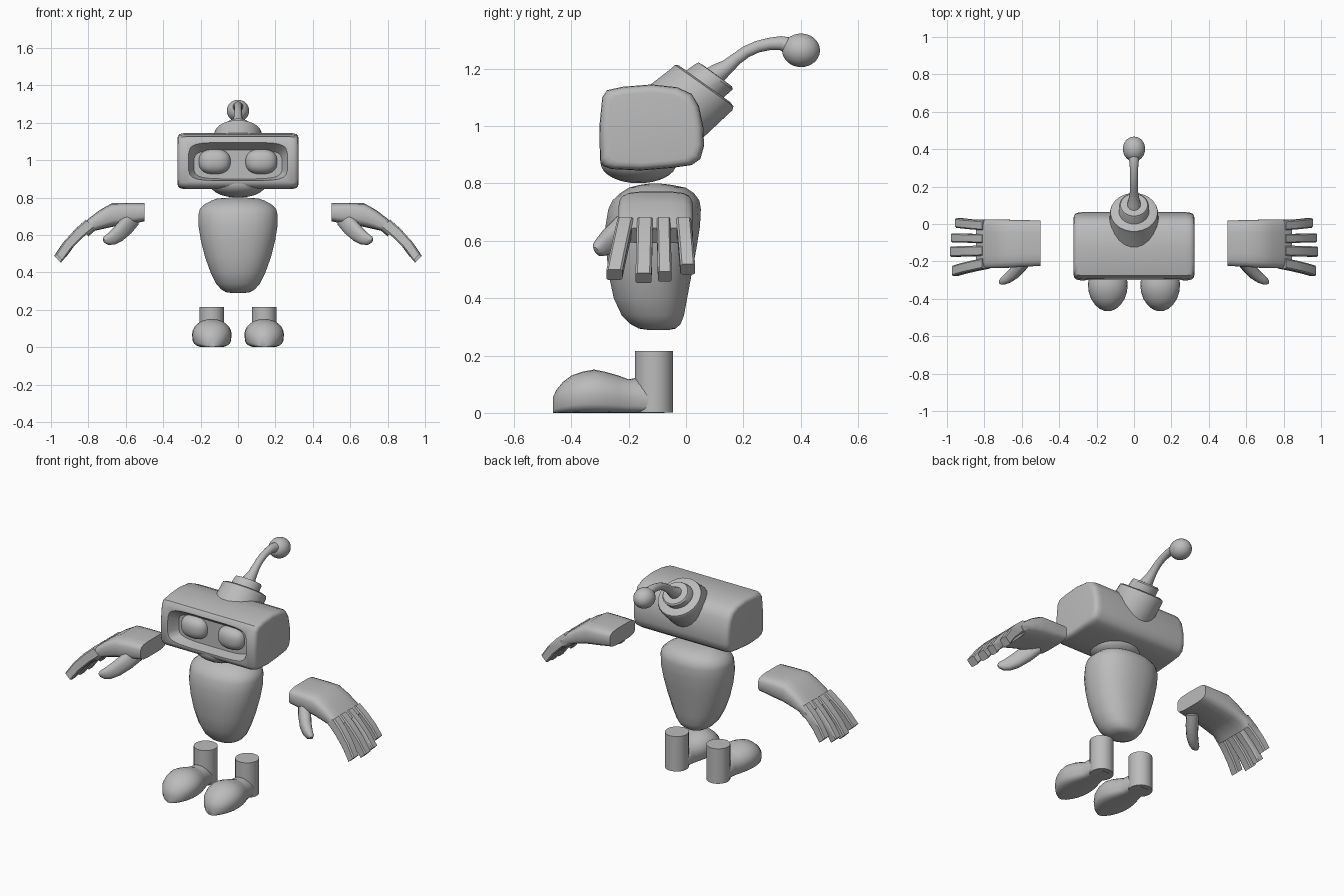
import bpy, bmesh, math
from mathutils import Vector

if "Cube" in bpy.data.objects:
    bpy.data.objects.remove(bpy.data.objects["Cube"])

grey = bpy.data.materials.new("grey")
grey.diffuse_color = (0.5, 0.5, 0.5, 1)
grey.use_nodes = True
grey.node_tree.nodes["Principled BSDF"].inputs["Base Color"].default_value = grey.diffuse_color


def sp(x, e):
    return math.copysign(abs(x) ** e, x)


def ring(c, u, v, e=1.0, n=24):
    """Superellipse section around c; e below 1 makes it squarer."""
    c, u, v = Vector(c), Vector(u), Vector(v)
    angles = [2 * math.pi * (i + 0.5) / n for i in range(n)]
    return [c + u * sp(math.cos(a), e) + v * sp(math.sin(a), e) for a in angles]


def smooth(ob, angle):
    ob.data.shade_smooth()
    ob.data.set_sharp_from_angle(angle=math.radians(angle))


def loft(name, rings, angle=40, mirror=False):
    bm = bmesh.new()
    loops = [[bm.verts.new(p) for p in r] for r in rings]
    n = len(loops[0])
    for a, b in zip(loops, loops[1:]):
        for i in range(n):
            j = (i + 1) % n
            bm.faces.new((a[i], a[j], b[j], b[i]))
    bm.faces.new(loops[0][::-1])
    bm.faces.new(loops[-1])
    bmesh.ops.recalc_face_normals(bm, faces=bm.faces)
    me = bpy.data.meshes.new(name)
    bm.to_mesh(me)
    bm.free()
    me.materials.append(grey)
    ob = bpy.data.objects.new(name, me)
    bpy.context.collection.objects.link(ob)
    smooth(ob, angle)
    if mirror:
        ob.modifiers.new("mirror", 'MIRROR')
    return ob


def ellipsoid(name, c, r, e=1.0, mirror=False, zmax=9):
    rings = []
    for k in range(17):
        t = math.pi * (0.02 + 0.96 * k / 16) - math.pi / 2
        s = sp(math.cos(t), e)
        pts = ring((c[0], c[1] + r[1] * math.sin(t), c[2]), (r[0] * s, 0, 0), (0, 0, r[2] * s), e)
        for p in pts:
            p.z = min(p.z, zmax)
        rings.append(pts)
    return loft(name, rings, 50, mirror)


# Head: side profile swept across x, rounded at both ends
prof = [(-.30, .88), (-.302, 1.0), (-.292, 1.10), (-.275, 1.125), (-.22, 1.137), (-.12, 1.145),
        (-.03, 1.135), (.02, 1.112), (.045, 1.07), (.06, 1.0), (.063, .93), (.05, .885),
        (.02, .864), (-.05, .854), (-.16, .845), (-.26, .85), (-.288, .86)]
stations = [(.323, .82), (.321, .90), (.313, .955), (.30, .985), (.28, 1)]
stations = [(-x, s) for x, s in stations] + stations[::-1]
head = loft("head", [[(x, -.12 + (y + .12) * s, .993 + (z - .993) * s) for y, z in prof]
                     for x, s in stations], 45)

# Tapered face recess
cutter = loft("face_cutter", [
    ring((0, -.36, 1.0), (.283, 0, 0), (0, 0, .117), .38),
    ring((0, -.30, .995), (.265, 0, 0), (0, 0, .105), .38),
    ring((0, -.235, .977), (.236, 0, 0), (0, 0, .077), .45)])
cutter.hide_render = True
cut = head.modifiers.new("recess", 'BOOLEAN')
cut.operation, cut.object, cut.solver = 'DIFFERENCE', cutter, 'EXACT'
bpy.context.view_layer.objects.active = head
head.select_set(True)
bpy.ops.object.modifier_apply(modifier="recess")
bpy.data.objects.remove(cutter)
smooth(head, 40)

# Eyes and chin
ellipsoid("eyes", (.125, -.235, .992), (.085, .055, .067), .82, True)
ellipsoid("chin", (0, -.165, .875), (.15, .133, .075), .95, zmax=.882)


# Antenna: wide collar, small collar, curved stem, ball
def span(a, b, e=1.0):
    """Round section whose side view runs from a to b."""
    a, b = Vector((0, *a)), Vector((0, *b))
    h = (b - a) / 2
    return ring((a + b) / 2, (h.length, 0, 0), h, e)


loft("antenna_collar", [span((-.17, 1.11), (.03, .93)), span((-.05, 1.203), (.163, 1.055)),
                        span((-.04, 1.214), (.166, 1.068)), span((-.026, 1.212), (.155, 1.083))])
loft("antenna_socket", [span((-.02, 1.18), (.11, 1.08)), span((.033, 1.217), (.163, 1.127)),
                        span((.043, 1.222), (.161, 1.138)), span((.06, 1.212), (.145, 1.15))])
stem = [(.085, 1.165, .04), (.115, 1.187, .034), (.145, 1.208, .026), (.175, 1.234, .022),
        (.21, 1.259, .021), (.25, 1.277, .021), (.29, 1.286, .022), (.33, 1.289, .025),
        (.36, 1.28, .03)]
rings = []
for i, (y, z, r) in enumerate(stem):
    p, q = stem[max(i - 1, 0)], stem[min(i + 1, len(stem) - 1)]
    nrm = Vector((0, p[1] - q[1], q[0] - p[0])).normalized()
    rings.append(ring((0, y, z), (r, 0, 0), nrm * r, 1, 16))
loft("antenna_stem", rings)
ellipsoid("antenna_ball", (0, .401, 1.264), (.06, .066, .059))

# Torso: z, half width, front y, back y
body = [(.289, .03, -.13, -.06), (.294, .065, -.165, -.035), (.31, .092, -.195, -.018),
        (.34, .118, -.225, -.006), (.40, .148, -.253, .005), (.48, .177, -.27, .02),
        (.57, .20, -.28, .037), (.65, .213, -.282, .05), (.71, .213, -.272, .053),
        (.74, .205, -.258, .048), (.765, .178, -.232, .03), (.785, .14, -.20, .0),
        (.795, .11, -.16, -.05), (.799, .05, -.13, -.085)]
loft("torso", [ring((0, (f + b) / 2, z), (w, 0, 0), (0, (b - f) / 2, 0), .88)
               for z, w, f, b in body])

# Boots: upright leg and flat-soled shoe (y, half width, height)
loft("boot_legs", [ring((.14, -.112, z), (.066, 0, 0), (0, .067, 0)) for z in (.002, .215)], 40, True)
shoe = [(-.075, .05, .08), (-.13, .063, .10), (-.175, .067, .122), (-.20, .072, .117),
        (-.235, .085, .13), (-.28, .10, .143), (-.32, .106, .151), (-.36, .103, .144),
        (-.40, .09, .13), (-.43, .07, .107), (-.452, .046, .08), (-.464, .02, .055)]
rings = []
for y, w, h in shoe:
    pts = []
    for i in range(24):
        a = 2 * math.pi * i / 24
        c, s = math.cos(a), math.sin(a)
        if s >= 0:
            pts.append((.14 + w * c, y, h * (.45 + .55 * s)))
        else:
            pts.append((.14 + w * sp(c, .45) * (1 + .1 * s), y, h * .45 * (1 - sp(-s, .45))))
    rings.append(pts)
loft("shoes", rings, 45, True)

# Palm: top edge and bottom edge in x-z, then y range
palm = [((.50, .77), (.50, .672), -.225, .02), ((.60, .772), (.59, .655), -.23, .022),
        ((.675, .77), (.66, .645), -.235, .024), ((.74, .733), (.715, .633), -.237, .025),
        ((.80, .687), (.765, .622), -.238, .025), ((.845, .645), (.80, .592), -.238, .025)]
loft("palms", [ring(((t[0] + b[0]) / 2, (f + k) / 2, (t[1] + b[1]) / 2), (0, (k - f) / 2, 0),
                    ((t[0] - b[0]) / 2, 0, (t[1] - b[1]) / 2), .5, 16)
               for t, b, f, k in palm], 40, True)

# Fingers: root y, tip y, reach, half width
for i, (y0, y1, reach, w) in enumerate([(-.211, -.25, .94, .028), (-.143, -.148, 1.0, .028),
                                        (-.078, -.074, .97, .024), (-.008, .006, .84, .026)]):
    rings = []
    for t in (0, .3, .65, 1):
        y = y0 + (y1 - y0) * t
        d = t * reach
        # thinner toward the tip
        th = .032 - .006 * t
        c = (.79 + .175 * d + .012 * math.sin(math.pi * t), y, .66 - .172 * d - .018 * d * t)
        rings.append([Vector(c) + Vector((.72 * b * th, a * w, .69 * b * th))
                      for a, b in ((-1, -.75), (-.75, -1), (.75, -1), (1, -.75),
                                   (1, .75), (.75, 1), (-.75, 1), (-1, .75))])
    loft(f"fingers_{i + 1}", rings, 40, True)

# Thumb
thumb = [(.565, -.165, .69, .05), (.60, -.215, .645, .048), (.64, -.262, .605, .043),
         (.675, -.29, .58, .036), (.70, -.305, .57, .028), (.715, -.314, .567, .012)]
d = Vector((.62, -.52, -.5)).normalized()
u = d.cross(Vector((0, 0, 1))).normalized()
v = u.cross(d)
loft("thumbs", [ring((x, y, z), u * r * .75, v * r, .85, 16) for x, y, z, r in thumb], 50, True)
